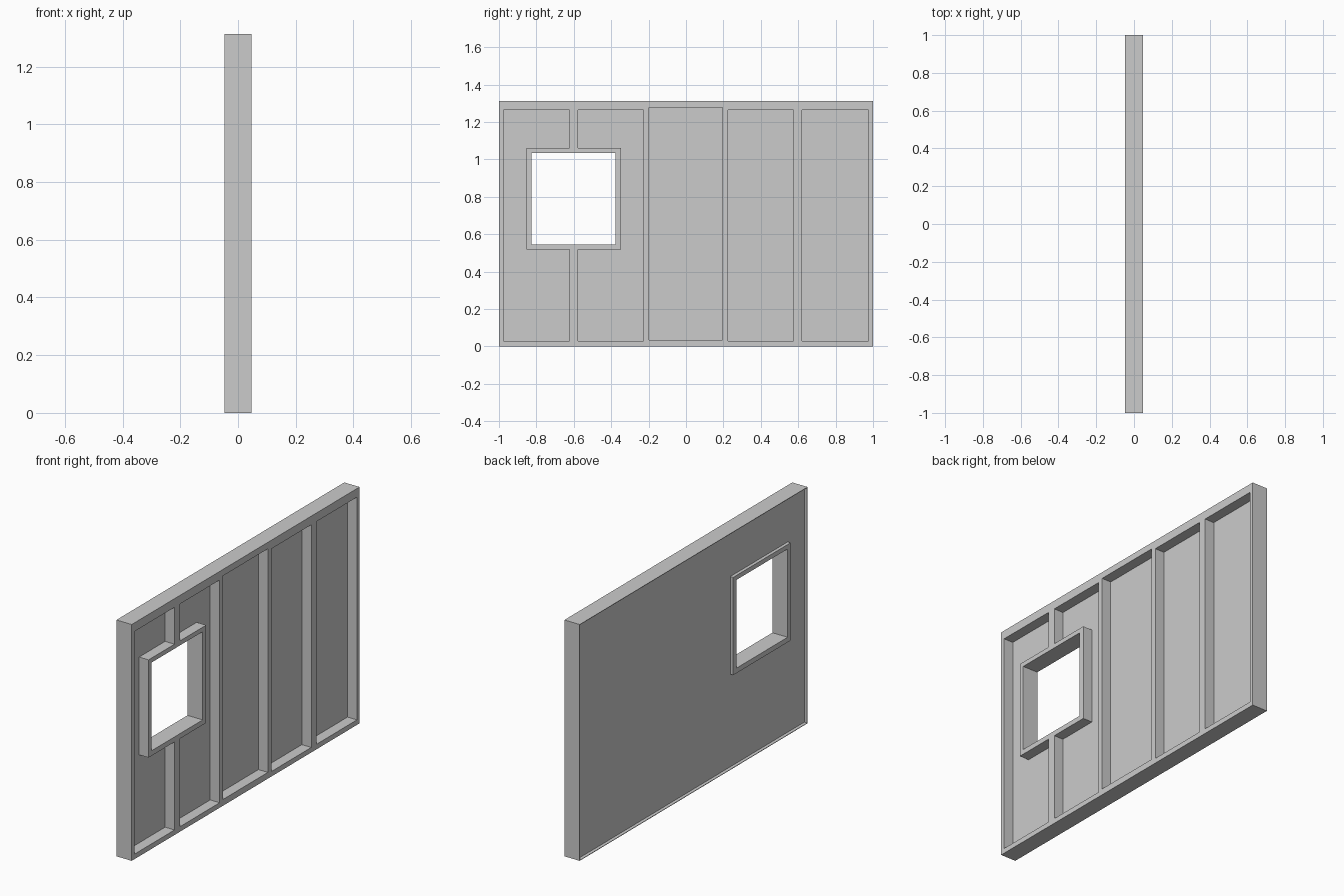
import bpy
import bmesh

cube = bpy.data.objects.get("Cube")
if cube:
    bpy.data.objects.remove(cube, do_unlink=True)

# Single plain colour
grey = bpy.data.materials.new("light_grey")
grey.use_nodes = True
colour = (0.6, 0.6, 0.6, 1)
grey.diffuse_color = colour
grey.node_tree.nodes["Principled BSDF"].inputs["Base Color"].default_value = colour


def finish(name, bm):
    bmesh.ops.recalc_face_normals(bm, faces=bm.faces)
    mesh = bpy.data.meshes.new(name)
    bm.to_mesh(mesh)
    bm.free()
    mesh.materials.append(grey)
    obj = bpy.data.objects.new(name, mesh)
    bpy.context.collection.objects.link(obj)


def loop(bm, rect, x):
    y0, y1, z0, z1 = rect
    return [bm.verts.new((x, y, z)) for y, z in ((y0, z0), (y1, z0), (y1, z1), (y0, z1))]


def block(name, rect, x0, x1):
    """Solid board filling a y/z rectangle."""
    bm = bmesh.new()
    a, b = loop(bm, rect, x0), loop(bm, rect, x1)
    bm.faces.new(a)
    bm.faces.new(b)
    for i in range(4):
        j = (i + 1) % 4
        bm.faces.new((a[i], a[j], b[j], b[i]))
    finish(name, bm)


def ring(name, outer, inner, x0, x1):
    """Board with a rectangular opening through it."""
    bm = bmesh.new()
    loops = [loop(bm, outer, x0), loop(bm, outer, x1), loop(bm, inner, x1), loop(bm, inner, x0)]
    for k in range(4):
        a, b = loops[k], loops[(k + 1) % 4]
        for i in range(4):
            j = (i + 1) % 4
            bm.faces.new((a[i], a[j], b[j], b[i]))
    finish(name, bm)


def inset(rect, t):
    return rect[0] + t, rect[1] - t, rect[2] + t, rect[3] - t


# Depth layers: rear face, sheathing rear, sheathing front, front face
BACK, SHEET_BACK, SHEET_FRONT, FRONT = -0.047, -0.029, -0.011, 0.047
WALL = (-1, 1, 0, 1.313)
CORE = inset(WALL, 0.003)
BOTTOM, TOP, MID_TOP = 0.028, 1.265, 1.277
EDGE = 0.977
CASING = (-0.852, -0.347, 0.517, 1.06)
OPENING = (-0.825, -0.377, 0.545, 1.035)

# Outer skin, sheathing panel, perimeter frame and window casing
ring("outer_skin", WALL, CORE, BACK, FRONT)
ring("sheathing_panel", CORE, CASING, SHEET_BACK, SHEET_FRONT)
ring("perimeter_frame", CORE, (-EDGE, EDGE, BOTTOM, MID_TOP), SHEET_FRONT, FRONT)
ring("window_casing", CASING, OPENING, BACK, FRONT)

# Studs, headers and the sill of the middle bay
boards = {
    "stud_beside_window": (-0.228, -0.198, BOTTOM, TOP),
    "stud_centre": (0.195, 0.225, BOTTOM, TOP),
    "stud_rear": (0.576, 0.621, BOTTOM, TOP),
    "stud_below_window": (-0.624, -0.578, BOTTOM, CASING[2]),
    "stud_above_window": (-0.624, -0.578, CASING[3], TOP),
    "header_front": (-EDGE, -0.198, TOP, MID_TOP),
    "header_rear": (0.195, EDGE, TOP, MID_TOP),
    "middle_sill": (-0.198, 0.195, BOTTOM, 0.035),
}
for name, rect in boards.items():
    block(name, rect, SHEET_FRONT, FRONT)
